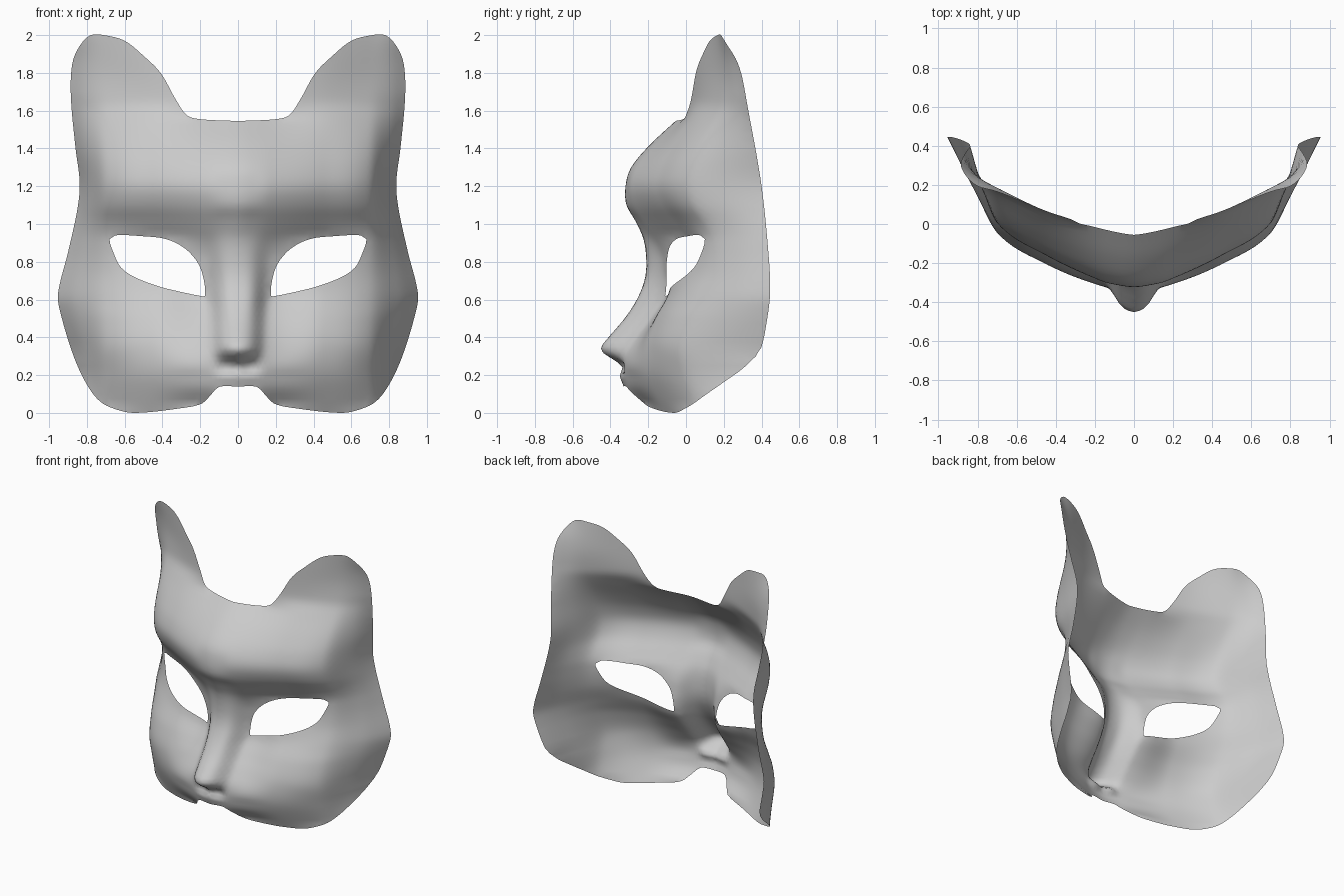
import bpy
from mathutils import Vector
from mathutils.geometry import delaunay_2d_cdt

cube = bpy.data.objects.get("Cube")
if cube:
    bpy.data.objects.remove(cube)

STEP = 0.025


def interpolate(points, t):
    """Smooth curve through sorted (position, value) points."""
    if t <= points[0][0]:
        return points[0][1]
    if t >= points[-1][0]:
        return points[-1][1]
    last = len(points) - 1
    i = next(k for k in range(last) if points[k + 1][0] >= t)

    def slope(k):
        a, b = points[max(k - 1, 0)], points[min(k + 1, last)]
        return (b[1] - a[1]) / (b[0] - a[0])

    (start, low), (end, high) = points[i], points[i + 1]
    width = end - start
    s = (t - start) / width
    ease = s * s * (3 - 2 * s)
    return (low + (high - low) * ease
            + width * s * (1 - s) * ((1 - s) * slope(i) - s * slope(i + 1)))


def resample(points, closed):
    """Rounded path through 2D points, cut into short steps."""
    pts = [Vector(p) for p in points]
    count = len(pts)
    path = []
    for i in range(count if closed else count - 1):
        if closed:
            a, b, c, d = (pts[(i + k) % count] for k in (-1, 0, 1, 2))
        else:
            a, b, c, d = (pts[min(max(i + k, 0), count - 1)] for k in (-1, 0, 1, 2))
        length = (c - b).length
        m1 = (c - a) * length / ((c - b).length + (b - a).length)
        m2 = (d - b) * length / ((d - c).length + (c - b).length)
        cuts = max(1, round(length / STEP))
        for k in range(cuts):
            s = k / cuts
            ease = s * s * (3 - 2 * s)
            path.append(b.lerp(c, ease) + s * (1 - s) * ((1 - s) * m1 - s * m2))
    if not closed:
        path.append(pts[-1])
    return path


def inside(p, loop):
    hit = False
    for a, b in zip(loop, loop[1:] + loop[:1]):
        if (a.y > p.y) != (b.y > p.y):
            if p.x < a.x + (p.y - a.y) * (b.x - a.x) / (b.y - a.y):
                hit = not hit
    return hit


# Half outline of the mask: forehead, ear, side, jaw, lip notch (x, z)
outline = [(0, 1.545), (.2, 1.555), (.27, 1.575), (.33, 1.66), (.41, 1.8),
           (.5, 1.89), (.6, 1.97), (.7, 1.998), (.78, 2), (.84, 1.94),
           (.877, 1.85), (.885, 1.68), (.86, 1.4), (.838, 1.22), (.85, 1.08),
           (.9, .85), (.953, .63), (.94, .53), (.87, .3), (.8, .15), (.73, .06),
           (.65, .02), (.55, 0), (.3, .025), (.19, .05), (.14, .1), (.1, .138), (0, .14)]
eye = [(.175, .62), (.18, .7), (.21, .79), (.28, .87), (.38, .92), (.5, .935),
       (.65, .94), (.68, .92), (.66, .85), (.62, .77), (.55, .72), (.42, .67),
       (.3, .64), (.185, .617)]

# Depth profiles (z, y) running up the face, from the ridge to the rim
ridge = [(.14, -.33), (.2, -.35), (.24, -.335), (.28, -.38), (.31, -.43), (.345, -.45),
         (.4, -.41), (.5, -.325), (.6, -.26), (.7, -.22), (.8, -.21), (.92, -.225),
         (1.02, -.27), (1.1, -.315), (1.2, -.32), (1.3, -.29), (1.42, -.19), (1.55, -.05)]
nose_side = [(.05, -.24), (.15, -.305), (.3, -.32), (.4, -.26), (.5, -.185), (.62, -.112),
             (.8, -.12), (.9, -.15), (1, -.21), (1.1, -.27), (1.2, -.29),
             (1.3, -.255), (1.42, -.16), (1.56, -.015)]
cheek = [(0, -.11), (.2, -.195), (.35, -.2), (.5, -.15), (.66, -.07), (.92, -.015),
         (1, -.06), (1.1, -.13), (1.2, -.16), (1.3, -.135), (1.4, -.08), (1.6, .047),
         (1.67, .065), (1.9, .065)]
temple = [(.05, .025), (.2, -.015), (.35, -.045), (.5, -.015), (.6, .03), (.75, .095),
          (.92, .115), (1, .09), (1.1, .03), (1.2, .005), (1.3, .02), (1.4, .06), (1.6, .165),
          (1.67, .18), (1.8, .185), (2, .165)]
rim = [(0, .25), (.15, .36), (.22, .38), (.3, .37), (.35, .4), (.5, .43), (.63, .445),
       (.8, .44), (1.2, .4), (1.6, .33), (1.85, .28), (2, .22)]

# Where the profiles stand (z, x), and how far the nose rounds off (z, y)
rim_x = [(.3, .87), (.53, .94), (.63, .953), (.85, .9), (1.08, .85), (1.22, .838),
         (1.4, .86), (1.68, .885)]
nose_x = [(.3, .145), (.5, .158), (.62, .17)]
rounding = [(.2, .008), (.3, .03), (.6, .02), (1, .015), (1.2, .008)]


def depth(x, z):
    centre = interpolate(ridge, z)
    shoulder = centre + interpolate(rounding, z)
    side_x = interpolate(nose_x, z)
    edge_x, edge_y = interpolate(rim_x, z), interpolate(rim, z)
    temple_x, temple_y = 0.7, interpolate(temple, z)
    columns = [(-side_x * 0.45, shoulder), (0, centre), (side_x * 0.45, shoulder),
               (side_x, interpolate(nose_side, z)), (.45, interpolate(cheek, z)),
               (temple_x, temple_y),
               (temple_x + 0.6 * (edge_x - temple_x), temple_y + 0.52 * (edge_y - temple_y)),
               (edge_x, edge_y)]
    return interpolate(columns, x)


# Flat half sheet with an eye opening
edge_path = resample(outline, False)
bottom, top = outline[-1][1], outline[0][1]
cuts = round((top - bottom) / STEP)
edge_path += [Vector((0, bottom + (top - bottom) * k / cuts)) for k in range(1, cuts)]
eye_path = resample(eye, True)

points, edges = [], []
for loop in (edge_path, eye_path):
    first = len(points)
    points += loop
    edges += [(first + k, first + (k + 1) % len(loop)) for k in range(len(loop))]
border = list(points)
for row in range(int(2 / STEP)):
    for col in range(int(1 / STEP)):
        p = Vector(((col + 0.5 * (row % 2)) * STEP, row * STEP))
        if inside(p, edge_path) and not inside(p, eye_path):
            if min((p - q).length_squared for q in border) > (0.6 * STEP) ** 2:
                points.append(p)

flat, _, triangles, *_ = delaunay_2d_cdt(points, edges, [], 0, 1e-5)
faces = []
for tri in triangles:
    middle = sum((flat[i] for i in tri), Vector((0, 0))) / len(tri)
    if inside(middle, edge_path) and not inside(middle, eye_path):
        faces.append(tuple(tri))

# Bend the sheet into the face and mirror it
mesh = bpy.data.meshes.new("mask")
mesh.from_pydata([(p.x, depth(p.x, p.y), p.y) for p in flat], [], faces)
mask = bpy.data.objects.new("mask", mesh)
bpy.context.collection.objects.link(mask)
mesh.polygons.foreach_set("use_smooth", [True] * len(mesh.polygons))
mirror = mask.modifiers.new("mirror", "MIRROR")
mirror.merge_threshold = 0.002

# Plain grey finish
grey = bpy.data.materials.new("plain grey")
grey.use_nodes = True
colour = (0.6, 0.6, 0.6, 1)
grey.diffuse_color = colour
grey.node_tree.nodes["Principled BSDF"].inputs["Base Color"].default_value = colour
mesh.materials.append(grey)
